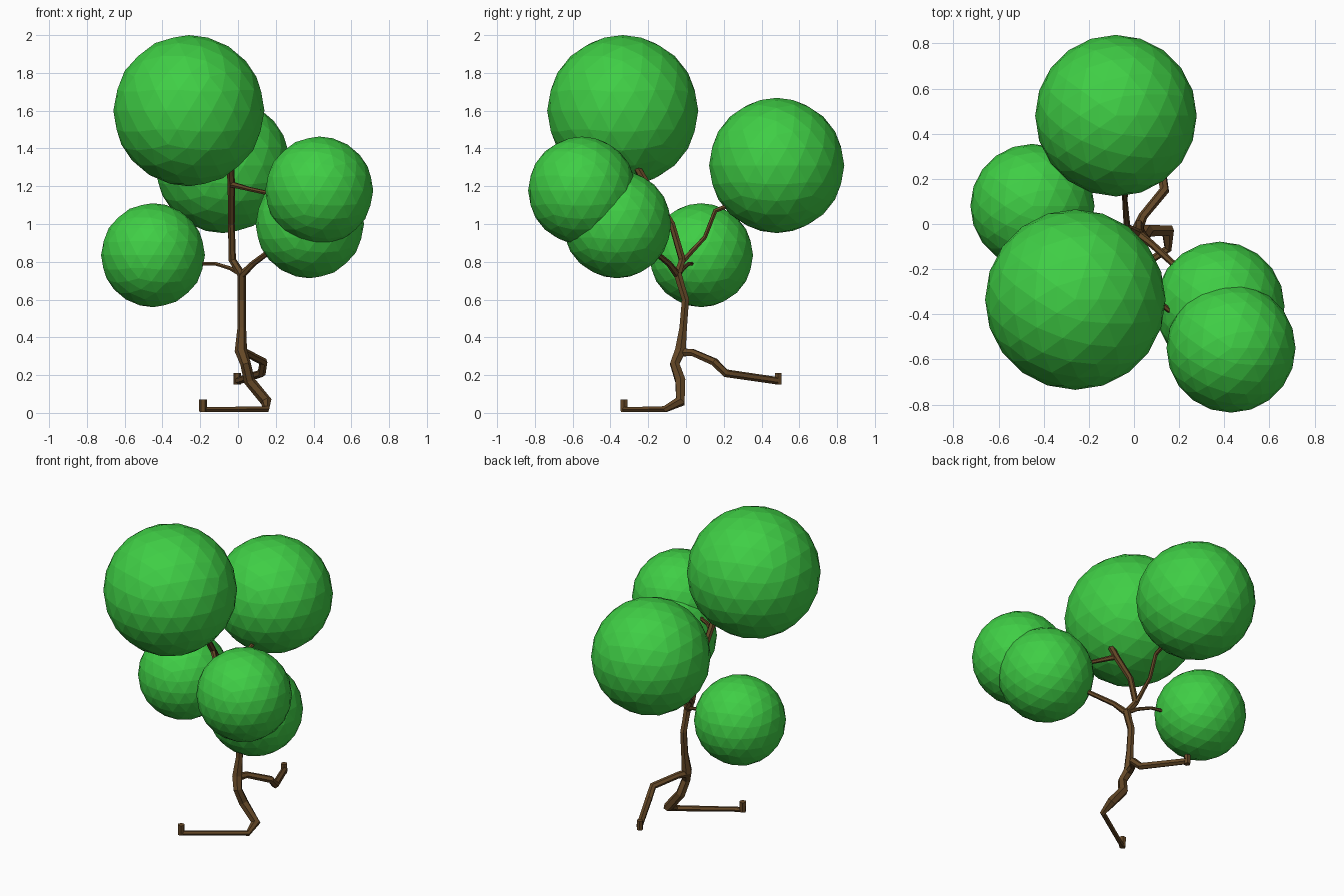
import bpy

def material(name, color):
    m = bpy.data.materials.new(name)
    m.diffuse_color = color
    return m

GREEN = material("leaf_green", (0.05, 0.62, 0.06, 1))
BROWN = material("bark_brown", (0.13, 0.065, 0.02, 1))

def foliage(name, center, radius):
    bpy.ops.mesh.primitive_ico_sphere_add(subdivisions=3, radius=radius, location=center)
    ob = bpy.context.object
    ob.name = name
    ob.data.materials.append(GREEN)

def limb(name, points):
    """Six-sided tapered tube through (x, y, z, radius) points."""
    cu = bpy.data.curves.new(name, 'CURVE')
    cu.dimensions = '3D'
    cu.bevel_depth = 1.0
    cu.bevel_resolution = 1
    cu.use_fill_caps = True
    sp = cu.splines.new('POLY')
    sp.points.add(len(points) - 1)
    for p, (x, y, z, r) in zip(sp.points, points):
        p.co = (x, y, z, 1)
        p.radius = r
    sp.use_smooth = False
    ob = bpy.data.objects.new(name, cu)
    bpy.context.collection.objects.link(ob)
    cu.materials.append(BROWN)
    # convert to a plain mesh
    bpy.ops.object.select_all(action='DESELECT')
    ob.select_set(True)
    bpy.context.view_layer.objects.active = ob
    bpy.ops.object.convert(target='MESH')

# leaf balls
foliage("foliage_top", (-0.26, -0.335, 1.6), 0.4)
foliage("foliage_back", (-0.08, 0.48, 1.31), 0.358)
foliage("foliage_front_right", (0.43, -0.55, 1.177), 0.286)
foliage("foliage_right", (0.38, -0.365, 1.0), 0.287)
foliage("foliage_left", (-0.45, 0.08, 0.835), 0.275)

# trunk with the front root running out of its foot
limb("trunk", [
    (0.02, -0.045, 0.74, 0.024), (0.02, -0.025, 0.67, 0.022), (0.02, -0.003, 0.6, 0.022),
    (0.02, -0.015, 0.45, 0.023), (0.015, -0.03, 0.33, 0.033), (0.04, -0.06, 0.26, 0.028),
    (0.06, -0.03, 0.17, 0.03), (0.15, -0.03, 0.06, 0.03), (0.15, -0.11, 0.02, 0.018),
    (-0.175, -0.325, 0.017, 0.015)])
limb("front_root_tip", [(-0.185, -0.328, 0.005, 0.02), (-0.185, -0.328, 0.07, 0.022)])

# raised back root
limb("back_root", [
    (0.015, -0.025, 0.32, 0.025), (0.04, 0.035, 0.32, 0.02), (0.135, 0.15, 0.27, 0.022),
    (0.125, 0.21, 0.21, 0.022), (0.0, 0.485, 0.17, 0.02)])
limb("back_root_tip", [(-0.005, 0.488, 0.15, 0.02), (-0.005, 0.488, 0.21, 0.02)])

# branches
limb("top_branch", [
    (0.02, -0.045, 0.73, 0.022), (-0.03, -0.02, 0.81, 0.02), (-0.035, -0.075, 1.0, 0.018),
    (-0.035, -0.2, 1.2, 0.02), (-0.04, -0.26, 1.3, 0.02)])
limb("back_branch", [
    (-0.03, -0.02, 0.8, 0.015), (-0.04, 0.1, 0.93, 0.012), (-0.04, 0.155, 1.07, 0.013),
    (-0.04, 0.23, 1.1, 0.013)])
limb("front_right_branch", [
    (-0.035, -0.21, 1.21, 0.017), (0.06, -0.31, 1.185, 0.012), (0.22, -0.43, 1.15, 0.012)])
limb("right_branch", [
    (0.02, -0.045, 0.73, 0.02), (0.08, -0.09, 0.79, 0.016), (0.2, -0.2, 0.88, 0.014)])
limb("left_branch", [
    (0.02, -0.04, 0.735, 0.017), (-0.04, -0.015, 0.765, 0.011), (-0.12, 0.015, 0.79, 0.01),
    (-0.21, 0.035, 0.79, 0.01)])
